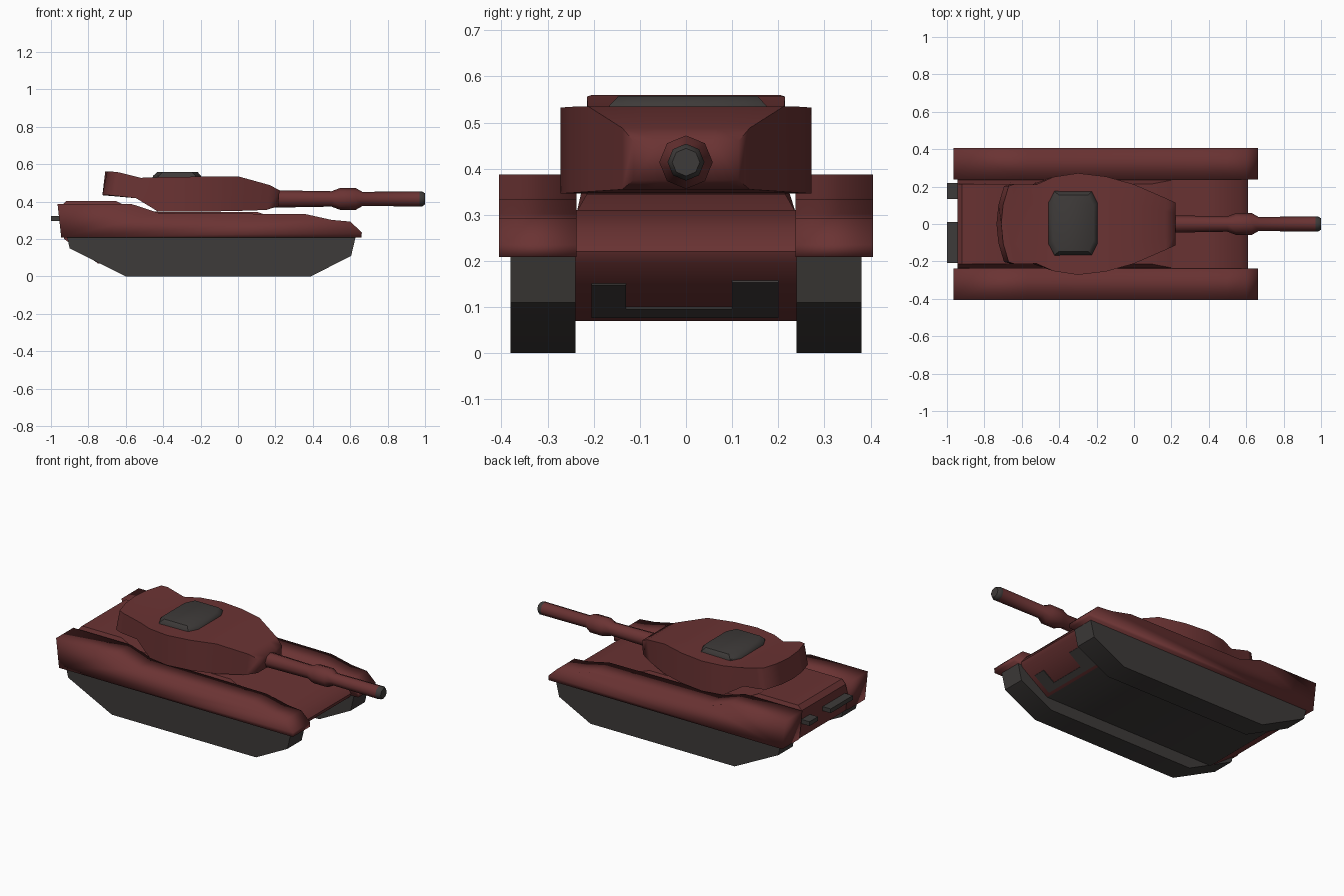
import bpy, bmesh, math

if "Cube" in bpy.data.objects:
    bpy.data.objects.remove(bpy.data.objects["Cube"])


def material(name, col):
    m = bpy.data.materials.new(name)
    m.diffuse_color = (*col, 1)
    m.use_nodes = True
    m.node_tree.nodes["Principled BSDF"].inputs["Base Color"].default_value = m.diffuse_color
    return m


RED = material("dull red", (0.145, 0.033, 0.033))
DARK = material("dark grey", (0.048, 0.043, 0.041))


def finish(name, bm, mats, smooth=40):
    """Turn a bmesh into a named, shaded object."""
    bmesh.ops.recalc_face_normals(bm, faces=bm.faces)
    me = bpy.data.meshes.new(name)
    bm.to_mesh(me)
    bm.free()
    for m in mats:
        me.materials.append(m)
    ob = bpy.data.objects.new(name, me)
    bpy.context.collection.objects.link(ob)
    bpy.ops.object.select_all(action='DESELECT')
    ob.select_set(True)
    bpy.context.view_layer.objects.active = ob
    bpy.ops.object.shade_smooth_by_angle(angle=math.radians(smooth))
    return ob


def loft(name, rings, mats, smooth=40, rule=None):
    """Skin closed rings of equal length and cap both ends."""
    bm = bmesh.new()
    vs = [[bm.verts.new(p) for p in r] for r in rings]
    n = len(rings[0])
    for a, b in zip(vs, vs[1:]):
        for i in range(n):
            j = (i + 1) % n
            bm.faces.new((a[i], a[j], b[j], b[i]))
    bm.faces.new(vs[0][::-1])
    bm.faces.new(vs[-1])
    bmesh.ops.recalc_face_normals(bm, faces=bm.faces)
    if rule:
        for f in bm.faces:
            f.material_index = int(rule(f))
    return finish(name, bm, mats, smooth)


def extrude(name, profile, y0, y1, mats, **kw):
    """Extrude an x-z profile between two y positions."""
    return loft(name, [[(x, y, z) for x, z in profile] for y in (y0, y1)], mats, **kw)


# Tracks and fenders, one pair per side
track = [(-0.915, 0.215), (-0.90, 0.15), (-0.60, 0), (0.39, 0), (0.605, 0.11), (0.63, 0.215)]
fender = [(-0.965, 0.387), (-0.945, 0.208), (0.66, 0.208), (0.662, 0.235), (0.60, 0.293),
          (0.50, 0.302), (0.36, 0.333), (-0.42, 0.338), (-0.57, 0.387)]
for side, s in (("right", -1), ("left", 1)):
    extrude(side + "_track", track, s * 0.24, s * 0.38, [DARK])
    extrude(side + "_fender", fender, s * 0.237, s * 0.405, [RED], smooth=95)

# Hull with dark belly
hull = [(-0.945, 0.31), (-0.93, 0.20), (-0.75, 0.07), (0.42, 0.07), (0.60, 0.195),
        (0.61, 0.22), (0.57, 0.27), (0.40, 0.31)]
extrude("hull", hull, -0.24, 0.24, [RED, DARK], rule=lambda f: f.normal.z < -0.9)

# Raised deck, slightly narrower at the top
deck = [(-0.945, 0.30), (-0.945, 0.375), (-0.92, 0.402), (-0.65, 0.402), (-0.56, 0.355),
        (-0.42, 0.345), (0.10, 0.345), (0.22, 0.305)]
half = lambda z: 0.238 if z < 0.32 else 0.215
loft("rear_deck", [[(x, s * half(z), z) for x, z in deck] for s in (-1, 1)], [RED])

# Dark patches on the lower bow plate
for i, (y0, y1, t0, t1) in enumerate([(-0.205, -0.13, 0.08, 0.65), (0.10, 0.20, 0.08, 0.7),
                                      (-0.13, 0.10, 0.08, 0.24)]):
    low, high = [(0.42 + 0.18 * t, 0.07 + 0.125 * t) for t in (t0, t1)]
    prof = [low, high, (high[0] + 0.003, high[1] - 0.004), (low[0] + 0.003, low[1] - 0.004)]
    extrude("bow_patch_%d" % (i + 1), prof, y0, y1, [DARK])

# Exhaust boxes on the rear plate
for name, y0, y1 in (("small_exhaust", 0.135, 0.218), ("large_exhaust", -0.208, 0.01)):
    extrude(name, [(-1, 0.296), (-0.93, 0.296), (-0.93, 0.322), (-1, 0.322)], y0, y1, [DARK])

# Turret: stations of x top, x bottom, half width, bottom z, top z, rear bulge
stations = [
    (-0.670, -0.695, 0.203, 0.435, 0.560, 0.04),
    (-0.635, -0.650, 0.215, 0.430, 0.556, 0.03),
    (-0.520, -0.545, 0.212, 0.418, 0.527, 0),
    (-0.430, -0.430, 0.252, 0.348, 0.530, 0),
    (-0.300, -0.300, 0.272, 0.346, 0.532, 0),
    (-0.150, -0.150, 0.254, 0.347, 0.534, 0),
    (0.000, 0.000, 0.212, 0.350, 0.535, 0),
    (0.170, 0.150, 0.138, 0.355, 0.488, 0),
    (0.222, 0.215, 0.114, 0.375, 0.460, 0)]
cols = [-1, -0.5, 0, 0.5, 1]
rings = [[(xt - b * (1 - c * c), c * w, zt) for c in cols] +
         [(xb - b * (1 - c * c), c * w, zb) for c in reversed(cols)]
         for xt, xb, w, zb, zt, b in stations]
loft("turret", rings, [RED], smooth=80)

# Roof hatch: octagonal plate with bevelled rim
def octagon(x0, x1, y0, y1, c, z):
    return [(x0 + c, y0, z), (x1 - c, y0, z), (x1, y0 + 2 * c, z), (x1, y1 - 2 * c, z),
            (x1 - c, y1, z), (x0 + c, y1, z), (x0, y1 - 2 * c, z), (x0, y0 + 2 * c, z)]


loft("roof_hatch", [octagon(-0.457, -0.195, -0.168, 0.176, 0.03, 0.525),
                    octagon(-0.455, -0.197, -0.166, 0.174, 0.03, 0.537),
                    octagon(-0.432, -0.215, -0.147, 0.155, 0.03, 0.557)], [DARK])

# Gun barrel: eight-sided, turned from a radius profile, dark muzzle
gun = [(0.15, 0.047), (0.22, 0.046), (0.50, 0.041), (0.545, 0.058), (0.63, 0.058),
       (0.665, 0.038), (0.97, 0.040), (0.985, 0.040), (1.0, 0.030)]
loft("gun_barrel", [[(x, r * math.cos(k * math.pi / 4), 0.414 + r * math.sin(k * math.pi / 4))
                     for k in range(8)] for x, r in gun],
     [RED, DARK], smooth=50, rule=lambda f: f.calc_center_median().x > 0.975)
